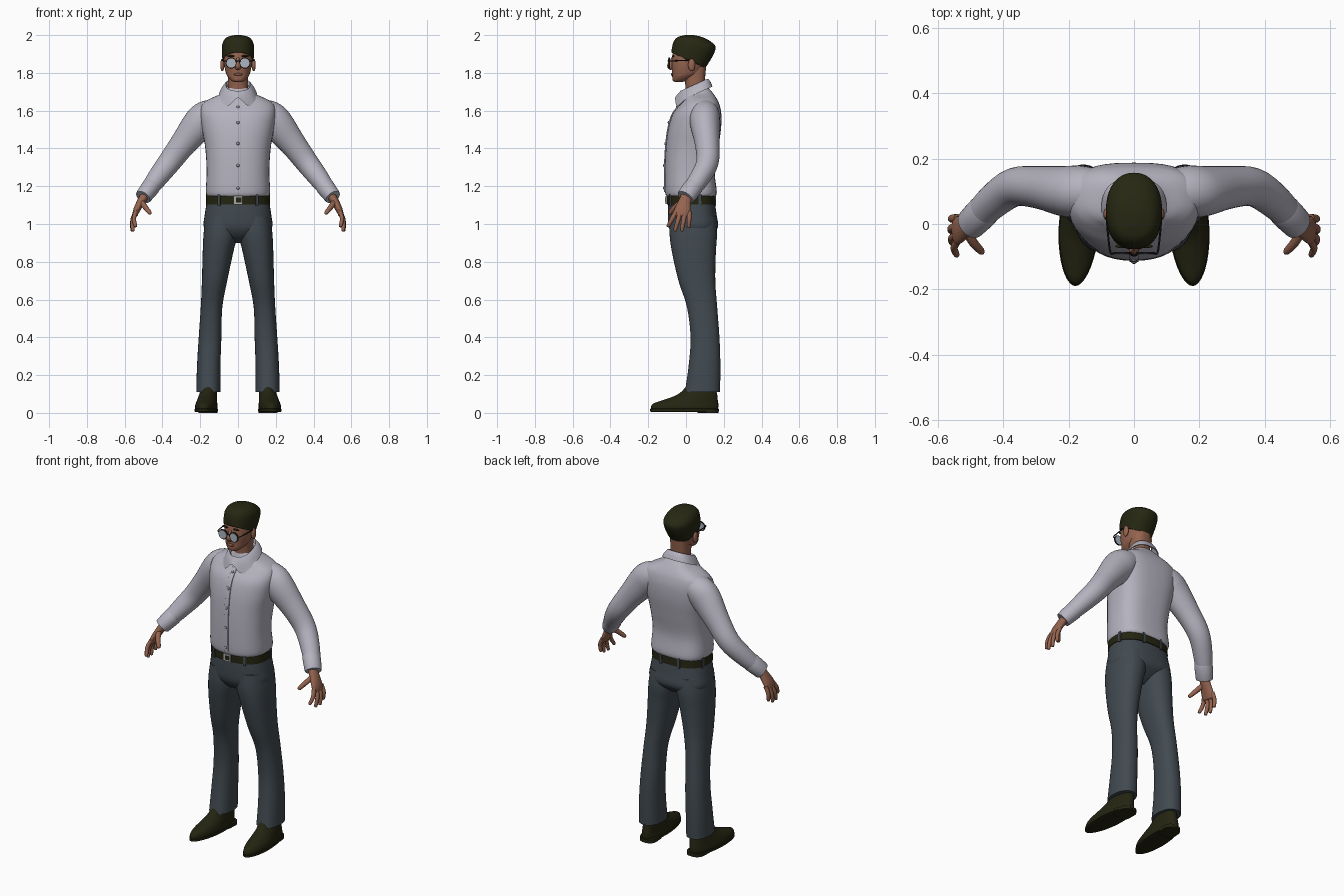
import bpy
import bmesh
import math
from mathutils import Vector, Matrix

default_cube = bpy.data.objects.get("Cube")
if default_cube:
    bpy.data.objects.remove(default_cube, do_unlink=True)


def material(name, red, green, blue):
    mat = bpy.data.materials.new(name)
    mat.use_nodes = True
    mat.diffuse_color = (red, green, blue, 1)
    shader = next(n for n in mat.node_tree.nodes if n.type == 'BSDF_PRINCIPLED')
    shader.inputs["Base Color"].default_value = (red, green, blue, 1)
    shader.inputs["Roughness"].default_value = 0.7
    return mat


SHIRT = material("pale lilac cotton", .46, .45, .52)
TROUSER = material("slate wool", .053, .068, .08)
LEATHER = material("dark olive leather", .018, .018, .006)
HAIR = material("dark olive hair", .019, .02, .006)
SKIN = material("tan skin", .3, .127, .078)
LIP = material("lip", .24, .085, .06)
LENS = material("grey blue lens", .42, .47, .54)
METAL = material("buckle steel", .4, .4, .4)
FRAME = material("black frame", .01, .01, .01)
BUTTON = material("grey button", .3, .29, .33)


def finish(name, bm, mat, mirror=False):
    """Turn a bmesh into a smooth object, optionally mirrored across x."""
    mesh = bpy.data.meshes.new(name)
    bm.to_mesh(mesh)
    bm.free()
    mesh.materials.append(mat)
    mesh.shade_smooth()
    mesh.set_sharp_from_angle(angle=math.radians(40))
    obj = bpy.data.objects.new(name, mesh)
    bpy.context.scene.collection.objects.link(obj)
    if mirror:
        mod = obj.modifiers.new("mirror", 'MIRROR')
        mod.use_mirror_merge = False
    return obj


def smooth(rows, steps=5):
    """Catmull-Rom interpolation through rows of numbers."""
    rows = [Vector(r) for r in rows]
    out = []
    for i in range(len(rows) - 1):
        a, b, c = rows[max(i - 1, 0)], rows[i], rows[i + 1]
        d = rows[min(i + 2, len(rows) - 1)]
        for s in range(steps):
            t = s / steps
            out.append(b + (c - a) * (t / 2) + (a * 2 - b * 5 + c * 4 - d) * (t * t / 2)
                       + (b * 3 - a - c * 3 + d) * (t ** 3 / 2))
    return out + [rows[-1]]


def skin(rings, caps=True):
    """Bridge equal rings of points into a surface."""
    bm = bmesh.new()
    loops = [[bm.verts.new(p) for p in ring] for ring in rings]
    count = len(loops[0])
    for low, high in zip(loops, loops[1:]):
        for i in range(count):
            j = (i + 1) % count
            bm.faces.new((low[i], low[j], high[j], high[i]))
    if caps:
        bm.faces.new(loops[0])
        bm.faces.new(loops[-1])
    bmesh.ops.recalc_face_normals(bm, faces=bm.faces)
    return bm


def oval(z, half, front, back, cx=0, round_front=2.3, round_back=2.6, count=40):
    """Level cross-section with separate roundness at front and back."""
    middle, depth, points = (front + back) / 2, (back - front) / 2, []
    for i in range(count):
        angle = math.tau * i / count
        c, s = math.cos(angle), math.sin(angle)
        power = 2 / (round_front if s < 0 else round_back)
        points.append(Vector((cx + half * math.copysign(abs(c) ** power, c),
                              middle + depth * math.copysign(abs(s) ** power, s), z)))
    return points


def body(name, mat, rows, mirror=False, steps=5, warp=None, **shape):
    rings = [oval(*r, **shape) for r in smooth(rows, steps)]
    if warp:
        rings = [[warp(p) for p in ring] for ring in rings]
    return finish(name, skin(rings), mat, mirror)


def tube(name, mat, rows, mirror=False, steps=4, axis=(0, 1, 0), count=20):
    """Sweep ellipses along x, y, z rows with two radii each."""
    rows, rings = smooth(rows, steps), []
    for i, row in enumerate(rows):
        ahead, behind = rows[min(i + 1, len(rows) - 1)], rows[max(i - 1, 0)]
        t = (Vector(ahead[:3]) - Vector(behind[:3])).normalized()
        v = Vector(axis)
        v = (v - t * t.dot(v)).normalized()
        u = t.cross(v)
        rings.append([Vector(row[:3]) + u * row[3] * math.cos(a) + v * row[4] * math.sin(a)
                      for a in (math.tau * k / count for k in range(count))])
    return finish(name, skin(rings), mat, mirror)


def blob(name, mat, place, size, mirror=False):
    bm = bmesh.new()
    bmesh.ops.create_uvsphere(bm, u_segments=20, v_segments=12, radius=1,
                              matrix=Matrix.LocRotScale(Vector(place), None, Vector(size)))
    return finish(name, bm, mat, mirror)


def block(name, mat, place, size, turn=0, mirror=False):
    bm = bmesh.new()
    bmesh.ops.create_cube(bm, size=1, matrix=Matrix.LocRotScale(
        Vector(place), Matrix.Rotation(turn, 3, 'Z'), Vector(size)))
    return finish(name, bm, mat, mirror)


# Shirt torso
TORSO = [(1.145, .16, -.1, .152), (1.17, .17, -.111, .163), (1.28, .166, -.112, .152),
         (1.4, .173, -.107, .17), (1.5, .19, -.095, .185), (1.58, .2, -.072, .187),
         (1.63, .192, -.035, .178), (1.66, .155, -.015, .165), (1.69, .09, -.01, .145),
         (1.72, .06, 0, .12)]
body("shirt_torso", SHIRT, TORSO, round_back=2.9)


def front_y(z):
    return min(smooth(TORSO, 12), key=lambda r: abs(r[0] - z))[2]


# Button placket
body("placket", SHIRT, [(r[0], .014, r[2] - .005, r[2] + .02) for r in TORSO[1:-1]],
     round_front=8, round_back=8)
for number, height in enumerate((1.62, 1.537, 1.426, 1.31, 1.19)):
    blob(f"button_{number + 1}", BUTTON, (0, front_y(height) - .005, height), (.008, .005, .008))

# Folded collar, with a point each side of the opening
collar_rings = []
for half, front, back, base, point in ((.058, -.02, .108, 1.7, 0), (.064, -.03, .114, 1.718, 0),
                                       (.072, -.036, .12, 1.712, 0), (.088, -.048, .132, 1.69, .5),
                                       (.1, -.058, .14, 1.665, 1), (.094, -.05, .134, 1.666, 1)):
    ring = oval(0, half, front, back, count=80)
    for p in ring:
        p.z = base + .45 * p.y
        if p.y < .04:
            p.z += point * (.03 * math.exp(-(p.x / .025) ** 2)
                            - .022 * math.exp(-((abs(p.x) - .062) / .025) ** 2))
    collar_rings.append(ring)
finish("collar", skin(collar_rings, caps=False), SHIRT)

# Sleeves and cuffs
tube("sleeve", SHIRT, [(.1, .1, 1.605, .06, .065), (.16, .1, 1.573, .084, .078),
                       (.205, .1, 1.53, .088, .078), (.29, .112, 1.425, .07, .065),
                       (.365, .113, 1.325, .061, .059), (.43, .07, 1.24, .053, .053),
                       (.485, .015, 1.165, .042, .046)], mirror=True, count=32)
tube("cuff", SHIRT, [(.456, .044, 1.204, .045, .047), (.461, .039, 1.197, .049, .051),
                     (.499, .001, 1.147, .044, .049), (.502, -.002, 1.143, .04, .045)],
     mirror=True, steps=2, count=32)

# Hands
tube("palm", SKIN, [(.486, .008, 1.16, .024, .03), (.512, -.006, 1.12, .022, .033),
                    (.536, -.018, 1.075, .018, .043), (.546, -.022, 1.045, .013, .042),
                    (.548, -.023, 1.037, .006, .03)], mirror=True)
tips = ((.543, -.094, .99), (.557, -.058, .967), (.56, -.022, .967), (.557, .014, .985))
for number, tip in enumerate(tips):
    root = Vector((.541, -.053 + .024 * number, 1.065))
    end = Vector(tip)
    knuckle = root.lerp(end, .5) + Vector((.009, 0, 0))
    last = end + (end - knuckle).normalized() * .006
    tube(f"finger_{number + 1}", SKIN, [(*root, .011, .012), (*knuckle, .011, .012),
         (*end, .009, .009), (*last, .003, .003)], mirror=True, count=12)
tube("thumb", SKIN, [(.515, -.012, 1.122, .016, .016), (.493, -.055, 1.092, .014, .014),
                     (.468, -.083, 1.06, .011, .011), (.463, -.088, 1.052, .004, .004)],
     mirror=True, count=14)

# Trousers
body("trouser_seat", TROUSER, [(1.13, .163, -.093, .15), (1.05, .176, -.096, .162),
                               (.98, .18, -.09, .168), (.93, .13, -.055, .12),
                               (.9, .035, 0, .07)])
body("trouser_leg", TROUSER, [(1.04, .085, -.083, .155, .085), (.95, .09, -.087, .164, .092),
                              (.85, .081, -.074, .158, .106), (.7, .067, -.04, .155, .124),
                              (.56, .057, .005, .165, .14), (.4, .06, .024, .177, .148),
                              (.25, .062, .014, .182, .155), (.11, .064, -.006, .18, .157)],
     mirror=True, round_back=2.2)

# Belt, buckle and loops
body("belt", LEATHER, [(1.102, .166, -.096, .153), (1.104, .17, -.101, .158),
                       (1.15, .167, -.101, .156), (1.154, .163, -.096, .152)], steps=1)
block("buckle", METAL, (0, -.103, 1.127), (.05, .01, .042))
block("buckle_gap", LEATHER, (.004, -.106, 1.127), (.03, .008, .024))
block("front_belt_loop", TROUSER, (.1, -.083, 1.127), (.014, .012, .062), .35, mirror=True)
block("side_belt_loop", TROUSER, (.162, .075, 1.127), (.014, .016, .062), mirror=True)
block("back_belt_loop", TROUSER, (.06, .153, 1.127), (.014, .012, .062), mirror=True)


# Shoes, toes turned slightly out
def toe_out(p):
    return Vector((p.x - .06 * p.y, p.y, p.z))


body("shoe", LEATHER, [(.012, .056, -.184, .168, .168), (.03, .059, -.186, .171, .168),
                       (.05, .056, -.172, .171, .167), (.07, .052, -.115, .168, .165),
                       (.09, .048, -.06, .166, .163), (.112, .045, -.025, .162, .16),
                       (.14, .042, 0, .155, .158)], mirror=True, warp=toe_out,
     round_front=1.9, round_back=2.2)
body("shoe_sole", LEATHER, [(.006, .058, -.185, .17, .168), (.008, .062, -.19, .174, .168),
                            (.02, .062, -.19, .174, .168), (.023, .058, -.185, .17, .168)],
     mirror=True, steps=1, warp=toe_out, round_front=1.9, round_back=2.2)
body("shoe_heel", LEATHER, [(0, .05, .06, .172, .165), (.02, .05, .06, .172, .165)],
     mirror=True, steps=1, warp=toe_out, round_front=6)

# Neck and head
body("neck", SKIN, [(1.66, .055, 0, .11), (1.74, .052, -.004, .1), (1.83, .056, -.02, .106)])
body("head", SKIN, [(1.752, .022, -.06, -.02), (1.76, .037, -.07, .01), (1.78, .055, -.073, .05),
                    (1.8, .064, -.073, .08), (1.84, .073, -.076, .105), (1.88, .077, -.074, .128),
                    (1.92, .077, -.066, .138), (1.96, .068, -.05, .11), (1.98, .04, -.02, .05)],
     round_front=2.2, round_back=2.2)
blob("ear", SKIN, (.083, .03, 1.842), (.011, .019, .033), mirror=True)
tube("nose", SKIN, [(0, -.07, 1.88, .007, .007), (0, -.079, 1.86, .009, .01),
                    (0, -.085, 1.838, .015, .015), (0, -.08, 1.824, .014, .01),
                    (0, -.075, 1.82, .006, .005)])
blob("lips", LIP, (0, -.073, 1.792), (.024, .007, .007))
blob("eyebrow", HAIR, (.036, -.068, 1.889), (.022, .006, .005), mirror=True)

# Hair cap, trimmed along a sloping hairline
hair_rows = [(1.8, .072, -.065, .085), (1.85, .08, -.076, .118), (1.9, .085, -.078, .147),
             (1.94, .085, -.073, .156), (1.97, .076, -.063, .125), (1.99, .056, -.042, .085),
             (2, .018, -.005, .04)]
hair = skin([oval(*r, round_back=2.2) for r in smooth(hair_rows, 6)])
bmesh.ops.bisect_plane(hair, geom=hair.verts[:] + hair.edges[:] + hair.faces[:],
                       plane_co=(0, -.07, 1.905), plane_no=(0, .46, 1), clear_inner=True)
shell = finish("hair", hair, HAIR).modifiers.new("thickness", 'SOLIDIFY')
shell.thickness = .014
shell.offset = -1

# Round glasses
for name, mat, radius, near, far in (("glasses_rim", FRAME, .029, -.086, -.092),
                                     ("glasses_lens", LENS, .0245, -.085, -.094)):
    tube(name, mat, [(.036, y, 1.852, radius, radius) for y in (near, far)], mirror=True,
         steps=1, axis=(0, 0, 1), count=28)
tube("glasses_bridge", FRAME, [(-.012, -.09, 1.86, .003, .003), (0, -.096, 1.864, .003, .003),
                               (.012, -.09, 1.86, .003, .003)], count=8)
tube("glasses_arm", FRAME, [(.062, -.09, 1.862, .003, .003), (.074, -.08, 1.863, .003, .003),
                            (.085, .03, 1.868, .003, .003)], mirror=True, axis=(0, 0, 1), count=8)
